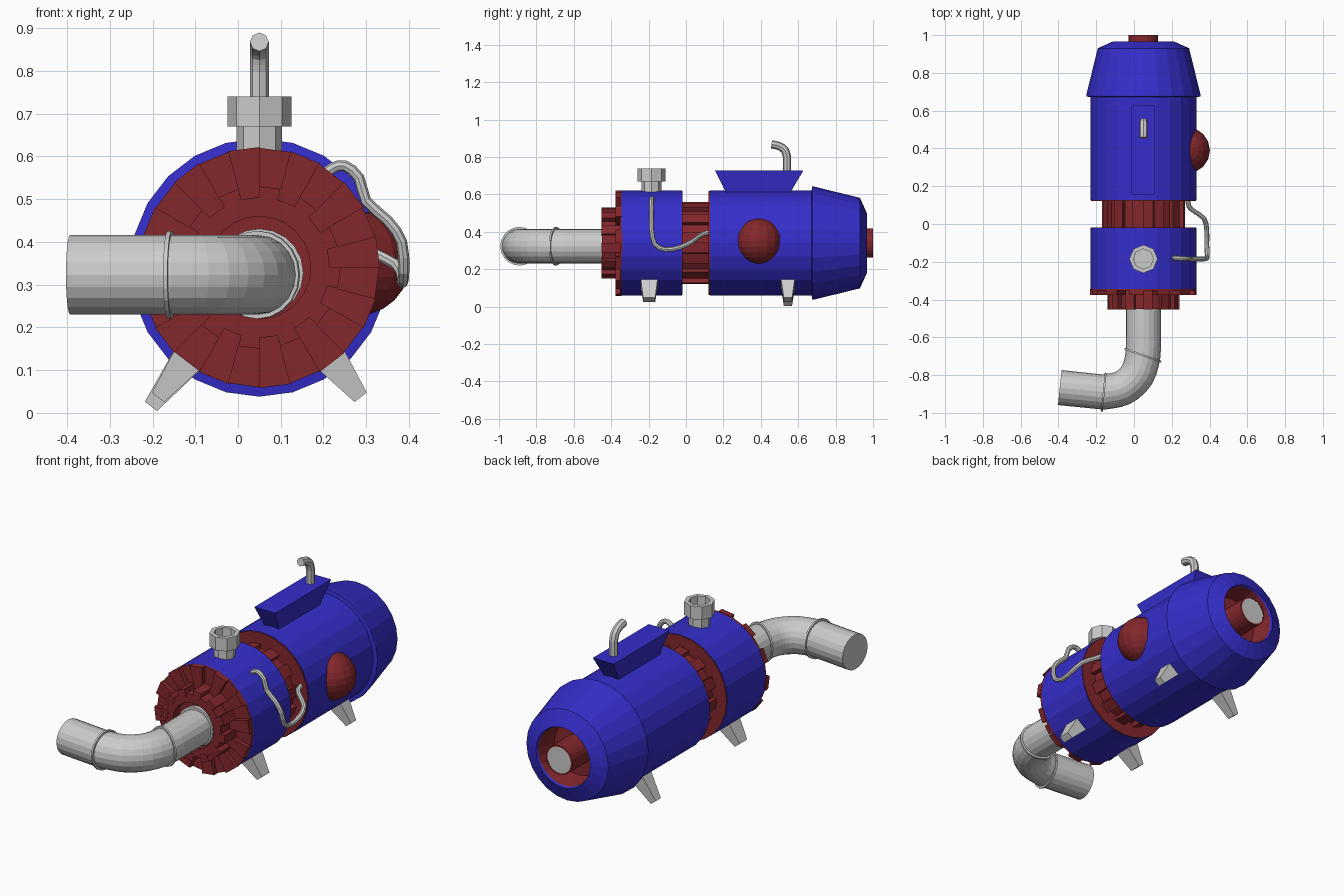
import bpy, bmesh
from math import sin, cos, tau, radians
from mathutils import Vector

if "Cube" in bpy.data.objects:
    bpy.data.objects.remove(bpy.data.objects["Cube"])

CX, CZ, N = 0.05, 0.34, 24          # body axis and side count


def material(name, color):
    m = bpy.data.materials.new(name)
    m.diffuse_color = color
    m.use_nodes = True
    m.node_tree.nodes["Principled BSDF"].inputs["Base Color"].default_value = m.diffuse_color
    return m


BLUE = material("blue_paint", (0.035, 0.027, 0.6, 1))
RED = material("red_paint", (0.23, 0.02, 0.025, 1))


def finish(name, bm, mat=None):
    bmesh.ops.remove_doubles(bm, verts=bm.verts, dist=1e-5)
    bmesh.ops.recalc_face_normals(bm, faces=bm.faces)
    me = bpy.data.meshes.new(name)
    bm.to_mesh(me)
    bm.free()
    ob = bpy.data.objects.new(name, me)
    bpy.context.collection.objects.link(ob)
    if mat:
        me.materials.append(mat)
    return ob


def polar(r, a, y):
    return Vector((CX + r * cos(a), y, CZ + r * sin(a)))


def lathe(name, profile, mat=None):
    """Revolve (y, radius) points about the body axis."""
    bm = bmesh.new()
    pts = [bm.verts.new(polar(r, 0, y)) for y, r in profile]
    edges = [bm.edges.new(p) for p in zip(pts, pts[1:])]
    bmesh.ops.spin(bm, geom=pts + edges, cent=(CX, 0, CZ), axis=(0, 1, 0),
                   angle=tau, steps=N, use_merge=False)
    return finish(name, bm, mat)


def loft(bm, low, high):
    """Solid between two equal-length loops."""
    a = [bm.verts.new(p) for p in low]
    b = [bm.verts.new(p) for p in high]
    bm.faces.new(a)
    bm.faces.new(b)
    for i in range(len(a)):
        j = (i + 1) % len(a)
        bm.faces.new((a[i], a[j], b[j], b[i]))


def teeth(name, y0, y1, r0, r1, first, mat):
    """Wedges on every other segment."""
    bm = bmesh.new()
    for i in range(first, N, 2):
        a, b = tau * i / N, tau * (i + 1) / N
        ring = [[polar(r, t, y) for r, t in ((r0, a), (r1, a), (r1, b), (r0, b))]
                for y in (y0, y1)]
        loft(bm, *ring)
    return finish(name, bm, mat)


def tube(name, points, radius, res):
    cu = bpy.data.curves.new(name, 'CURVE')
    cu.dimensions = '3D'
    cu.bevel_depth, cu.bevel_resolution, cu.use_fill_caps = radius, res, True
    sp = cu.splines.new('POLY')
    sp.points.add(len(points) - 1)
    for p, co in zip(sp.points, points):
        p.co = (*co, 1)
    sp.use_smooth = False
    ob = bpy.data.objects.new(name, cu)
    bpy.context.collection.objects.link(ob)
    bpy.ops.object.select_all(action='DESELECT')
    ob.select_set(True)
    bpy.context.view_layer.objects.active = ob
    bpy.ops.object.convert(target='MESH')


def rounded(keys, steps=4):
    """Catmull-Rom path through the key points."""
    k = [Vector(p) for p in keys]
    k = [2 * k[0] - k[1]] + k + [2 * k[-1] - k[-2]]
    out = []
    for a, b, c, d in zip(k, k[1:], k[2:], k[3:]):
        for s in range(steps):
            t = s / steps
            out.append(0.5 * (2 * b + (c - a) * t + (2 * a - 5 * b + 4 * c - d) * t ** 2
                              + (3 * b - a - 3 * c + d) * t ** 3))
    return out + [k[-2]]


# Blue drums and rear cap
lathe("front_drum", [(-0.345, 0.0), (-0.345, 0.28), (-0.022, 0.28), (-0.022, 0.0)], BLUE)
lathe("main_tank", [(0.128, 0.0), (0.128, 0.28), (0.68, 0.28)], BLUE)
lathe("rear_cap", [(0.67, 0.27), (0.675, 0.302), (0.685, 0.302), (0.93, 0.242),
                   (0.967, 0.16), (0.955, 0.155)], BLUE)

# Red nozzle sunk in the rear cap, with grey end
lathe("nozzle_bowl", [(0.96, 0.157), (0.84, 0.14), (0.84, 0.078), (1.0, 0.078),
                      (1.0, 0.07)], RED)
lathe("nozzle_end", [(0.998, 0.071), (0.998, 0.0)])

# Red ribbed core between the drums
lathe("core", [(-0.022, 0.0), (-0.022, 0.278), (-0.018, 0.278), (-0.018, 0.195),
               (0.121, 0.195), (0.121, 0.278), (0.128, 0.278), (0.128, 0.0)], RED)
teeth("core_ribs", -0.02, 0.125, 0.185, 0.22, 0, RED)

# Red toothed front flange and collar
lathe("front_flange", [(-0.34, 0.28), (-0.352, 0.28), (-0.352, 0.165), (-0.45, 0.165),
                       (-0.45, 0.12), (-0.41, 0.12), (-0.41, 0.0)], RED)
teeth("flange_teeth", -0.376, -0.345, 0.16, 0.282, 0, RED)
teeth("collar_teeth", -0.453, -0.345, 0.15, 0.19, 1, RED)

# Grey exhaust pipe with raised rings
PZ = 0.323
tube("exhaust_pipe", [(0.05, -0.38, PZ), (0.05, -0.45, PZ)] + rounded(
    [(0.05, -0.56, PZ), (0.047, -0.695, PZ), (0.015, -0.80, PZ), (-0.06, -0.868, PZ),
     (-0.16, -0.89, PZ)], 3) + [(-0.393, -0.866, PZ)], 0.093, 8)
for label, x, y, dx, dy in (("inner", 0.047, -0.695, 0.34, 0.94),
                            ("outer", -0.16, -0.89, 0.995, -0.1)):
    tube(label + "_pipe_ring", [(x - 0.005 * dx, y - 0.005 * dy, PZ),
                                (x + 0.005 * dx, y + 0.005 * dy, PZ)], 0.103, 8)
tube("pipe_collar", [(0.05, -0.40, PZ + 0.005), (0.05, -0.43, PZ + 0.005)], 0.103, 8)

# Octagonal filler neck with open top
bm = bmesh.new()
rings = []
for z, r in ((0.56, 0.053), (0.67, 0.053), (0.67, 0.075), (0.74, 0.075),
             (0.74, 0.053), (0.68, 0.053)):
    rings.append([bm.verts.new((CX + r * cos(tau * i / 8), -0.185 + r * sin(tau * i / 8), z))
                  for i in range(8)])
for a, b in zip(rings, rings[1:]):
    for i in range(8):
        bm.faces.new((a[i], a[(i + 1) % 8], b[(i + 1) % 8], b[i]))
bm.faces.new(rings[0])
bm.faces.new(rings[-1])
finish("filler_neck", bm)

# Flared box on the tank
bm = bmesh.new()
loft(bm, *[[(CX + sx * w, y, z) for sx, y in ((-1, y0), (1, y0), (1, y1), (-1, y1))]
           for w, y0, y1, z in ((0.038, 0.23, 0.54, 0.58), (0.062, 0.155, 0.627, 0.727))])
finish("top_box", bm, BLUE)

# Vent pipe on the box
tube("vent_pipe", [(CX, 0.54, 0.70)] + rounded(
    [(CX, 0.54, 0.80), (CX, 0.528, 0.838), (CX, 0.495, 0.86), (CX, 0.457, 0.868)], 2),
    0.022, 2)

# Bent side hose
tube("side_hose", rounded(
    [(0.20, -0.18, 0.555), (0.222, -0.18, 0.573), (0.25, -0.183, 0.578), (0.283, -0.184, 0.55),
     (0.30, -0.185, 0.495), (0.35, -0.185, 0.45), (0.383, -0.183, 0.40), (0.388, -0.165, 0.332),
     (0.385, -0.11, 0.305), (0.385, -0.03, 0.318), (0.37, 0.03, 0.347), (0.315, 0.07, 0.375),
     (0.29, 0.095, 0.39), (0.285, 0.135, 0.40)], 2), 0.013, 2)

# Red dome on the right side of the tank
bm = bmesh.new()
bmesh.ops.create_uvsphere(bm, u_segments=16, v_segments=12, radius=0.122)
bmesh.ops.translate(bm, verts=bm.verts, vec=(0.28, 0.39, 0.35))
finish("side_dome", bm, RED)

# Four tapered feet
for name, y, side, reach, w0, w1 in (("front_left_foot", -0.197, -1, 0.385, 0.048, 0.032),
                                     ("front_right_foot", -0.197, 1, 0.385, 0.048, 0.032),
                                     ("rear_left_foot", 0.545, -1, 0.412, 0.04, 0.022),
                                     ("rear_right_foot", 0.545, 1, 0.385, 0.04, 0.022)):
    out = Vector((side * cos(radians(52)), 0, -sin(radians(52))))
    tan = Vector((out.z, 0, -out.x))
    bm = bmesh.new()
    loft(bm, *[[Vector((CX, y + sy * w, CZ)) + out * r + tan * (st * t)
                for sy, st in ((-1, -1), (1, -1), (1, 1), (-1, 1))]
               for r, w, t in ((0.25, w0, 0.042), (reach, w1, 0.018))])
    finish(name, bm)
